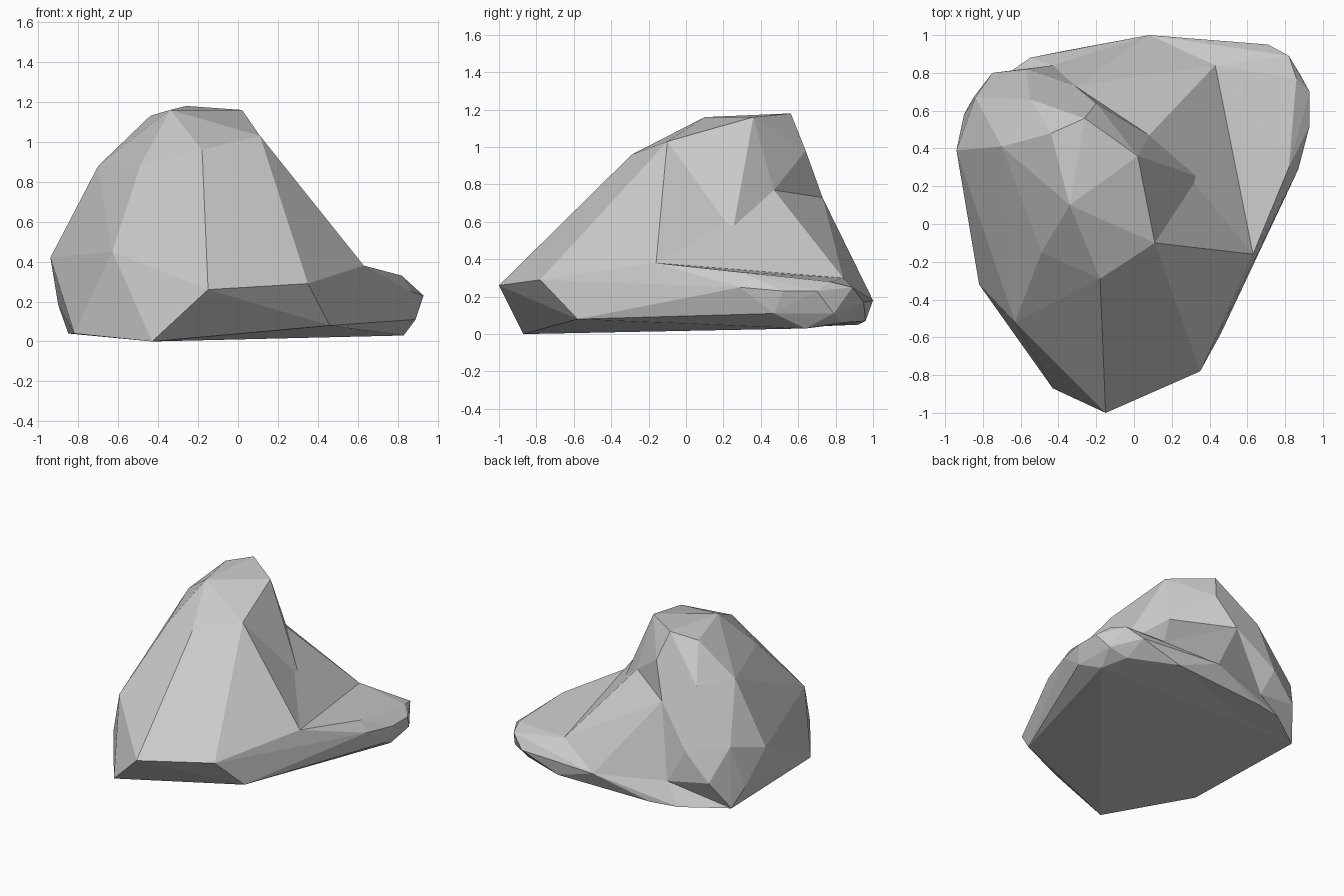
import bpy
import bmesh
from math import radians
from mathutils import Vector

default_cube = bpy.data.objects.get("Cube")
if default_cube:
    bpy.data.objects.remove(default_cube, do_unlink=True)

# One plain stone colour
stone = bpy.data.materials.new("grey_stone")
stone.use_nodes = True
stone.diffuse_color = (0.6, 0.6, 0.6, 1)
stone.node_tree.nodes["Principled BSDF"].inputs["Base Color"].default_value = stone.diffuse_color


def chiselled_mass(name, corners):
    """Make a flat-faced convex stone mass around its corner points."""
    mesh = bpy.data.meshes.new(name)
    bm = bmesh.new()
    for corner in corners:
        bm.verts.new(Vector(corner))
    hull = bmesh.ops.convex_hull(bm, input=bm.verts[:])
    loose = {item for item in hull["geom_interior"] + hull["geom_unused"]
             if isinstance(item, bmesh.types.BMVert)}
    bmesh.ops.delete(bm, geom=list(loose), context="VERTS")
    bmesh.ops.dissolve_limit(bm, angle_limit=radians(1), verts=bm.verts[:], edges=bm.edges[:])
    bmesh.ops.recalc_face_normals(bm, faces=bm.faces[:])
    bm.to_mesh(mesh)
    bm.free()
    mesh.materials.append(stone)
    rock = bpy.data.objects.new(name, mesh)
    bpy.context.collection.objects.link(rock)
    return rock


# Corners shared by neighbouring masses
front_nose = (-.15, -1, .26)
front_foot = (-.43, -.87, 0)
front_corner = (.35, -.78, .29)
front_undercut = (.46, -.58, .08)
side_foot = (-.82, -.32, .04)
shoulder = (.63, -.16, .38)
brow_low = (-.18, -.29, .96)
brow_high = (.11, -.1, 1.03)
saddle = (.34, .25, .55)
notch_top = (.08, .47, .77)
notch_side = (-.31, .73, .73)
rear_corner = (.43, .84, .3)
rear_toe = (.08, 1, .18)
rear_foot = (.4, .96, .07)
rear_bulge = (-.1, .82, .38)
rear_ledge = (-.43, .84, .2)
heel = (-.85, .67, .04)

# Parts of the peak
crown = [(-.34, .1, 1.16), (.02, .36, 1.16), (-.26, .56, 1.18), (-.44, .48, 1.13)]
cheek = [(-.63, -.52, .45), (-.49, -.15, .88), (-.7, .41, .88), (-.94, .39, .42)]
back_cheek = [(-.55, .66, .88), (-.2, .64, .98), (-.84, .67, .5),
              (-.75, .8, .25), (-.9, .58, .18), (-.57, .82, .45)]
chiselled_mass("peak", crown + cheek + back_cheek + [
    front_nose, front_foot, side_foot, heel, brow_low, brow_high,
    saddle, notch_top, notch_side, rear_ledge])

# Broad sloping front face
chiselled_mass("front_slope", [
    front_nose, front_foot, front_corner, front_undercut,
    brow_low, brow_high, shoulder, saddle])

# Low spur running out to one side
spur_rim = [(.82, .3, .33), (.86, .77, .28), (.82, .89, .25), (.71, .95, .17)]
spur_edge = [(.87, .29, .25), (.93, .52, .23), (.93, .7, .23)]
spur_base = [(.89, .47, .11), (.88, .79, .11), (.83, .64, .03), (.75, .82, .06)]
chiselled_mass("side_spur", spur_rim + spur_edge + spur_base + [
    front_corner, front_foot, front_undercut, shoulder,
    rear_corner, rear_toe, rear_foot, heel])

# Slope between the peak and the spur
chiselled_mass("rear_slope", [
    notch_top, notch_side, saddle, shoulder, rear_corner,
    rear_toe, rear_bulge, rear_ledge, front_foot])

# Thin ledge along the rear foot
ledge_rim = [(-.55, .88, .05), (-.35, .92, .05)]
chiselled_mass("rear_ledge", ledge_rim + [
    heel, rear_toe, rear_foot, rear_bulge, rear_ledge, side_foot, front_foot])
